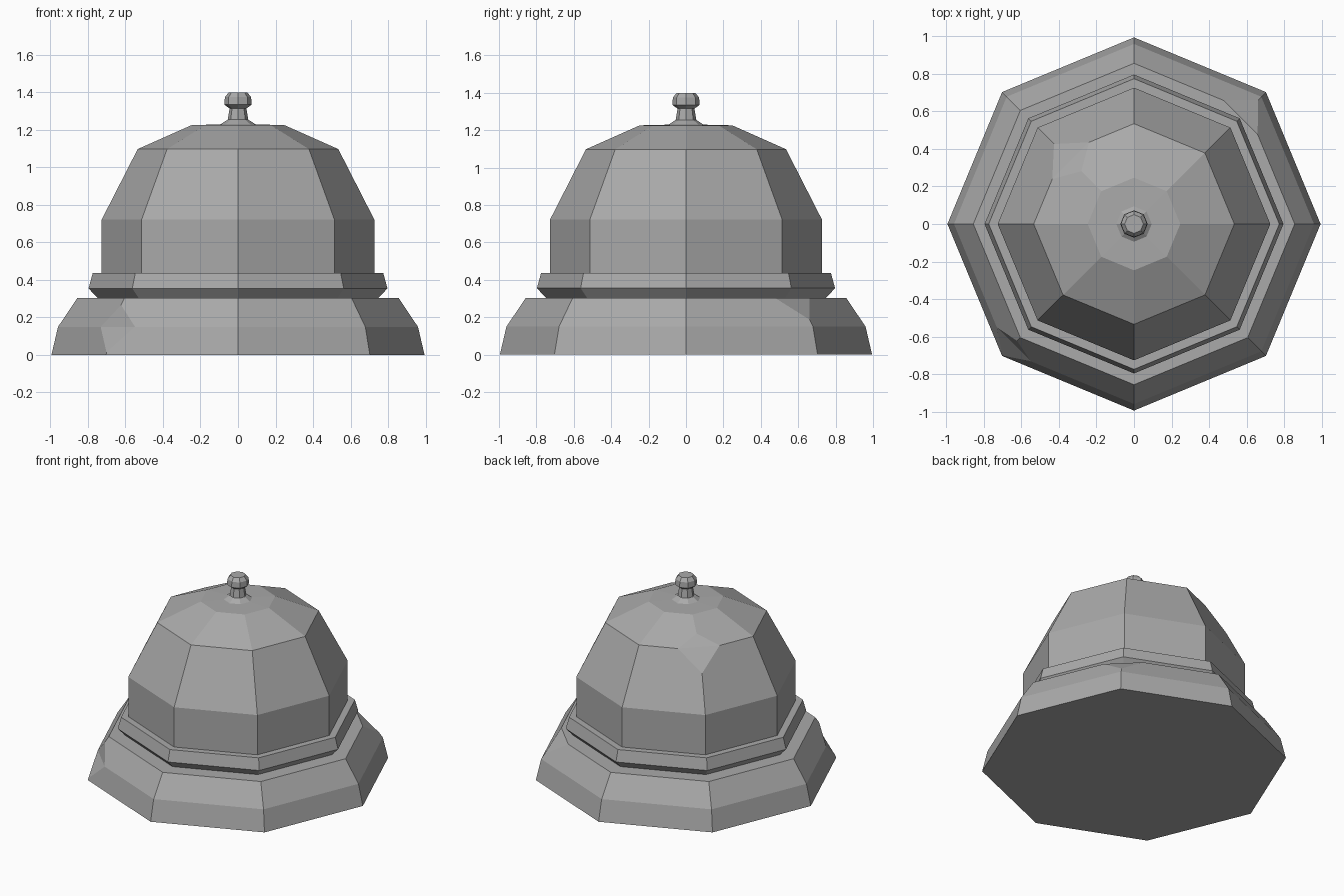
import bpy, bmesh, math

cube = bpy.data.objects.get("Cube")
if cube:
    bpy.data.objects.remove(cube, do_unlink=True)

# One plain metal grey
metal = bpy.data.materials.new("grey_metal")
metal.use_nodes = True
grey = (0.40, 0.40, 0.40, 1)
metal.diffuse_color = grey
metal.node_tree.nodes["Principled BSDF"].inputs["Base Color"].default_value = grey


def lathe(name, profile, sides=8, chips=()):
    """Capped faceted turning; chips = (profile row, corner, size)."""
    bm = bmesh.new()
    rows = []
    for r, z in profile:
        rows.append([bm.verts.new((r * math.cos(k * math.tau / sides),
                                   r * math.sin(k * math.tau / sides), z))
                     for k in range(sides)])
    for low, high in zip(rows, rows[1:]):
        for k in range(sides):
            n = (k + 1) % sides
            bm.faces.new((low[k], low[n], high[n], high[k]))
    bm.faces.new(rows[0][::-1])
    bm.faces.new(rows[-1])
    # Knocked-off corners, each folded across its width
    for row, corner, size in chips:
        cut = bmesh.ops.bevel(bm, geom=[rows[row][corner]], offset=size,
                              segments=1, profile=0.5, affect='VERTICES',
                              clamp_overlap=True)
        for face in cut["faces"]:
            if len(face.verts) == 4:
                pts = sorted(face.verts, key=lambda v: math.hypot(v.co.x, v.co.y))
                bmesh.utils.face_split(face, pts[1], pts[2])
                break
    bmesh.ops.recalc_face_normals(bm, faces=bm.faces)
    mesh = bpy.data.meshes.new(name)
    bm.to_mesh(mesh)
    bm.free()
    mesh.materials.append(metal)
    obj = bpy.data.objects.new(name, mesh)
    bpy.context.collection.objects.link(obj)
    return obj


# Wide foot with two chipped corners
lathe("base", [(0.995, 0), (0.96, 0.15), (0.857, 0.303), (0.6, 0.303)],
      chips=[(2, 1, 0.14), (1, 5, 0.14)])

# Collar between foot and dome
lathe("collar_ring", [(0.745, 0.3), (0.797, 0.355), (0.775, 0.436), (0.7, 0.436)])

# Bell dome with one chipped shoulder
lathe("dome", [(0.727, 0.42), (0.727, 0.722), (0.535, 1.098),
               (0.247, 1.226), (0.08, 1.23)], chips=[(2, 3, 0.15)])

# Push button on top
lathe("button", [(0.1, 1.226), (0.055, 1.255), (0.045, 1.315), (0.073, 1.335),
                 (0.07, 1.375), (0.05, 1.4)])
